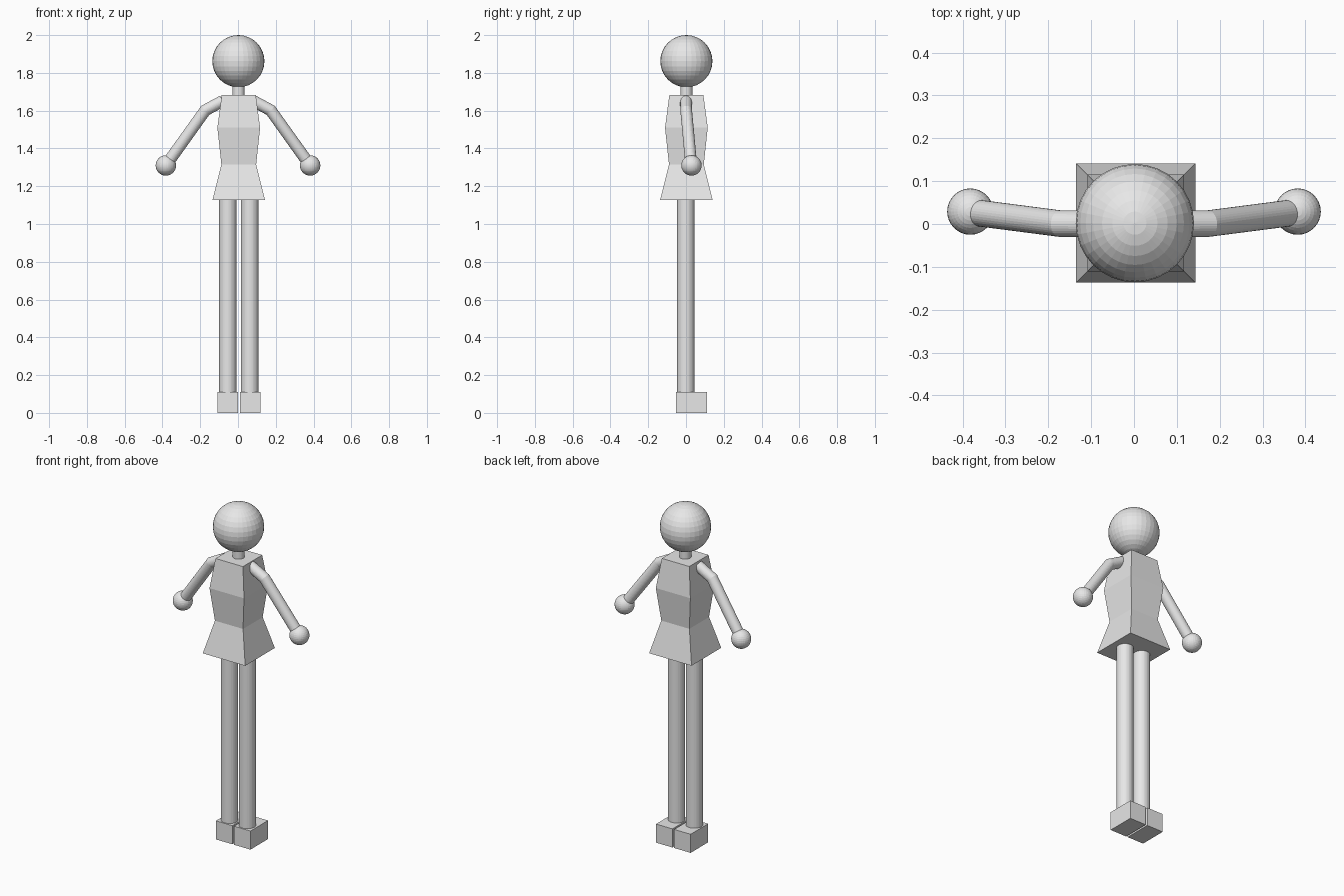
import bpy, bmesh, math
from mathutils import Vector, Matrix

if "Cube" in bpy.data.objects:
    bpy.data.objects.remove(bpy.data.objects["Cube"])

grey = bpy.data.materials.new("light grey")
grey.diffuse_color = (0.8, 0.8, 0.8, 1)
grey.use_nodes = True
grey.node_tree.nodes["Principled BSDF"].inputs["Base Color"].default_value = grey.diffuse_color
CX = 0.004  # body centre line
CY = 0.002


def finish(name, bm):
    bmesh.ops.recalc_face_normals(bm, faces=bm.faces)
    mesh = bpy.data.meshes.new(name)
    bm.to_mesh(mesh)
    bm.free()
    mesh.materials.append(grey)
    obj = bpy.data.objects.new(name, mesh)
    bpy.context.collection.objects.link(obj)


def ball(name, centre, radius):
    bm = bmesh.new()
    bmesh.ops.create_uvsphere(bm, u_segments=32, v_segments=16, radius=radius,
                              matrix=Matrix.Translation(centre))
    finish(name, bm)


def box(name, low, high):
    low, high = Vector(low), Vector(high)
    bm = bmesh.new()
    bmesh.ops.create_cube(bm, size=1, matrix=Matrix.Translation((low + high) / 2)
                          @ Matrix.Diagonal((*(high - low), 1)))
    finish(name, bm)


def loft(name, rings):
    """Skin a stack of point rings and cap both ends."""
    bm = bmesh.new()
    loops = [[bm.verts.new(p) for p in ring] for ring in rings]
    n = len(loops[0])
    for a, b in zip(loops, loops[1:]):
        for i in range(n):
            j = (i + 1) % n
            bm.faces.new((a[i], a[j], b[j], b[i]))
    bm.faces.new(loops[0])
    bm.faces.new(loops[-1])
    finish(name, bm)


def tube(name, path, radius, sides=32):
    """Round tube along a path, with mitred corners."""
    path = [Vector(p) for p in path]
    dirs = [(b - a).normalized() for a, b in zip(path, path[1:])]
    turn = dirs[0].to_track_quat('Z', 'Y')
    ring = []
    for i in range(sides):
        t = 2 * math.pi * i / sides
        ring.append(path[0] + turn @ Vector((radius * math.cos(t), radius * math.sin(t), 0)))
    rings = [ring]
    for k, d in enumerate(dirs):
        plane = d + dirs[k + 1] if k + 1 < len(dirs) else d
        ring = [p + d * ((path[k + 1] - p).dot(plane) / d.dot(plane)) for p in ring]
        rings.append(ring)
    loft(name, rings)


# Head and neck
ball("head", (0.002, CY, 1.862), 0.138)
tube("neck", [(0.003, CY, 1.67), (0.003, CY, 1.76)], 0.032)

# Square torso flaring into a skirt: (height, half width)
profile = [(1.127, 0.139), (1.315, 0.092), (1.51, 0.113), (1.683, 0.09)]
corners = [(-1, -1), (1, -1), (1, 1), (-1, 1)]
loft("torso_and_skirt", [[(CX + sx * h, CY + sy * h, z) for sx, sy in corners]
                         for z, h in profile])

for side, s in (("left", -1), ("right", 1)):
    # Bent arm and hand
    tube(side + "_arm", [(s * 0.08, 0, 1.652), (s * 0.173, 0.001, 1.602),
                         (s * 0.382, 0.028, 1.31)], 0.031)
    ball(side + "_hand", (s * 0.382, 0.029, 1.31), 0.054)
    # Leg and foot
    x = CX + s * 0.058
    tube(side + "_leg", [(x, -0.001, 0.1), (x, -0.001, 1.14)], 0.046)
    fx = 0.0055 + s * 0.0595
    box(side + "_foot", (fx - 0.054, -0.053, 0), (fx + 0.054, 0.111, 0.11))
